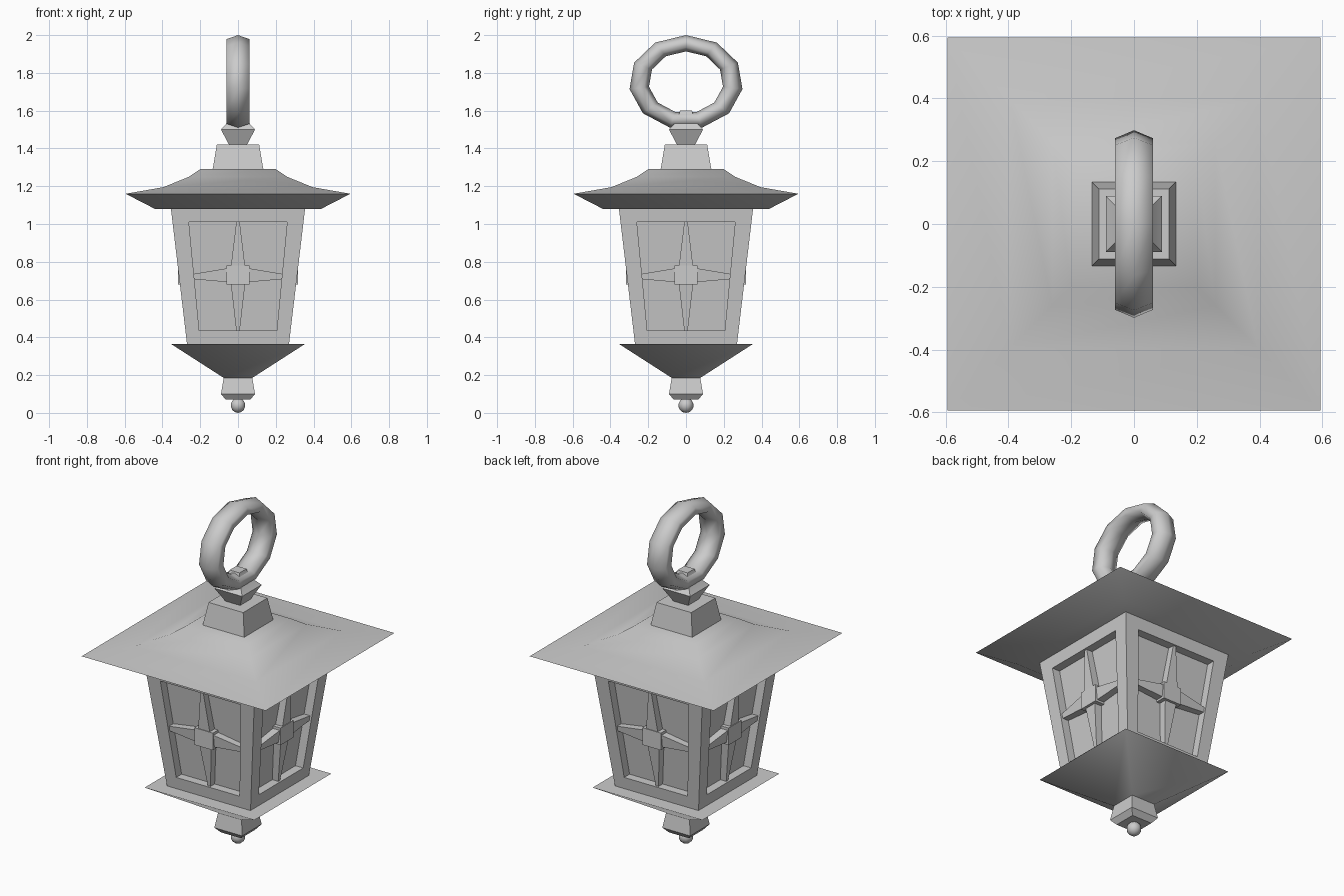
import bpy, bmesh
from math import radians, pi, cos, sin
from mathutils import Matrix, Vector

if "Cube" in bpy.data.objects:
    bpy.data.objects.remove(bpy.data.objects["Cube"])


def finish(name, bm, angle=30):
    bmesh.ops.remove_doubles(bm, verts=bm.verts, dist=0.0005)
    bmesh.ops.recalc_face_normals(bm, faces=bm.faces)
    me = bpy.data.meshes.new(name)
    bm.to_mesh(me)
    bm.free()
    ob = bpy.data.objects.new(name, me)
    bpy.context.collection.objects.link(ob)
    me.shade_smooth()
    me.set_sharp_from_angle(angle=radians(angle))
    return ob


def square_stack(name, profile, angle=30):
    """Square cross-sections (half width, z) joined from bottom to top."""
    bm = bmesh.new()
    rings = [[bm.verts.new((sx * h, sy * h, z))
              for sx, sy in ((-1, -1), (1, -1), (1, 1), (-1, 1))] for h, z in profile]
    for a, b in zip(rings, rings[1:]):
        for i in range(4):
            j = (i + 1) % 4
            bm.faces.new((a[i], a[j], b[j], b[i]))
    bm.faces.new(rings[0][::-1])
    bm.faces.new(rings[-1])
    return finish(name, bm, angle)


def four_sides(bm):
    """Repeat the front side around the z axis."""
    geom = bm.verts[:] + bm.edges[:] + bm.faces[:]
    for k in (1, 2, 3):
        new = bmesh.ops.duplicate(bm, geom=geom)["geom"]
        bmesh.ops.rotate(bm, verts=[v for v in new if isinstance(v, bmesh.types.BMVert)],
                         cent=(0, 0, 0), matrix=Matrix.Rotation(k * pi / 2, 3, 'Z'))


def hexa(bm, a, b):
    """Solid between two matching quads."""
    a, b = [[bm.verts.new(p) for p in q] for q in (a, b)]
    bm.faces.new(a)
    bm.faces.new(b)
    for i in range(4):
        j = (i + 1) % 4
        bm.faces.new((a[i], a[j], b[j], b[i]))


def half(z):
    """Half width of the tapered body at height z."""
    return 0.27 + (z - 0.365) * 0.085 / 0.715


# turned-looking square parts
square_stack("bottom_stem", [(0.065, 0.07), (0.09, 0.10), (0.075, 0.19)])
square_stack("bottom_tray", [(0.075, 0.185), (0.355, 0.365)], 50)
square_stack("roof", [(0.44, 1.08), (0.595, 1.16), (0.395, 1.195), (0.26, 1.25), (0.20, 1.29)], 45)
square_stack("roof_cap", [(0.135, 1.285), (0.112, 1.42)])
square_stack("top_knob", [(0.045, 1.415), (0.09, 1.50), (0.045, 1.55), (0.032, 1.60)])

# bottom ball
bm = bmesh.new()
bmesh.ops.create_uvsphere(bm, u_segments=10, v_segments=7, radius=0.04,
                          matrix=Matrix.Translation((0, 0, 0.04)))
finish("bottom_ball", bm, 60)

# window frames with recessed panes
DEPTH = 0.05
bm = bmesh.new()


def loop(z0, w0, z1, w1, d=0.0):
    return [bm.verts.new((x, -half(z) + d, z))
            for x, z in ((-w0, z0), (w0, z0), (w1, z1), (-w1, z1))]


loops = [loop(0.365, 0.27, 1.08, 0.355), loop(0.435, 0.205, 1.01, 0.26),
         loop(0.435, 0.205, 1.01, 0.26, DEPTH)]
for a, b in zip(loops, loops[1:]):
    for i in range(4):
        j = (i + 1) % 4
        bm.faces.new((a[i], a[j], b[j], b[i]))
bm.faces.new(loops[-1])
four_sides(bm)
finish("lantern_body", bm)

# star-shaped bars and centre boss on every window
ZC = 0.73
bm = bmesh.new()


def box_quad(x0, x1, z0, z1, y):
    return [(x0, y, z0), (x1, y, z0), (x1, y, z1), (x0, y, z1)]


hexa(bm, box_quad(-0.06, 0.06, 0.68, 0.78, -0.318), box_quad(-0.06, 0.06, 0.68, 0.78, -0.25))


def bar(root, tip, across, w0, w1):
    quads = []
    for (x, z), w, front in ((root, w0, 0.004), (tip, w1, 0.012)):
        quads.append([(x + s * w * across[0], -half(z + s * w * across[1]) + d,
                       z + s * w * across[1])
                      for s, d in ((-1, front), (1, front), (1, DEPTH + .005), (-1, DEPTH + .005))])
    hexa(bm, *quads)


bar((0, 0.74), (0, 1.01), (1, 0), 0.042, 0.009)
bar((0, 0.72), (0, 0.435), (1, 0), 0.042, 0.009)
for s in (-1, 1):
    bar((s * 0.03, ZC), (s * 0.234, 0.722), (0, 1), 0.04, 0.014)
four_sides(bm)
finish("window_bars", bm)

# hanging ring: eleven-sided oval loop with six-sided section
bm = bmesh.new()
N, M = 11, 6
rings = []
for i in range(N):
    a = 2 * pi * i / N
    ring = []
    for k in range(M):
        t = 2 * pi * k / M
        r = 0.25 + 0.052 * cos(t)
        ring.append(bm.verts.new((0.07 * sin(t), r * sin(a), 1.75 + 0.828 * r * cos(a))))
    rings.append(ring)
for i in range(N):
    a, b = rings[i], rings[(i + 1) % N]
    for k in range(M):
        l = (k + 1) % M
        bm.faces.new((a[k], a[l], b[l], b[k]))
finish("hanging_ring", bm, 75)
